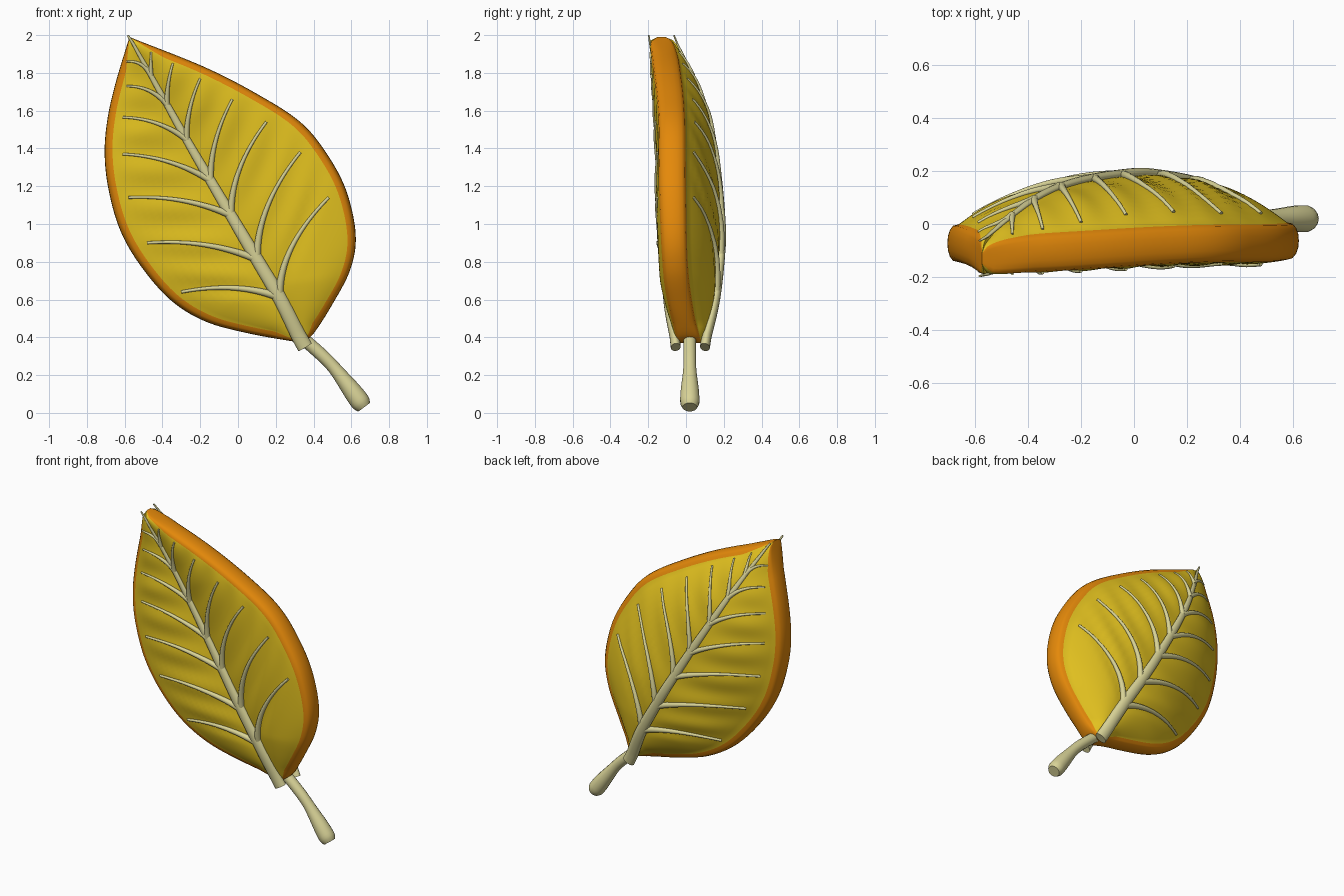
import bpy, bmesh, math
from mathutils import Vector
from mathutils.bvhtree import BVHTree

cube = bpy.data.objects.get("Cube")
if cube:
    bpy.data.objects.remove(cube)


def material(name, rgb):
    m = bpy.data.materials.new(name)
    m.use_nodes = True
    m.diffuse_color = (*rgb, 1)
    m.node_tree.nodes["Principled BSDF"].inputs["Base Color"].default_value = (*rgb, 1)
    return m


YELLOW = material("leaf yellow", (0.77, 0.54, 0.014))
ORANGE = material("rim orange", (0.78, 0.25, 0.003))
PALE = material("stem pale", (0.69, 0.65, 0.31))


def spline(pts, n):
    """Catmull-Rom through pts, resampled to n evenly spaced points."""
    p = [Vector(q) for q in pts]
    p = [2 * p[0] - p[1]] + p + [2 * p[-1] - p[-2]]
    fine = []
    for a, b, c, d in zip(p, p[1:], p[2:], p[3:]):
        for k in range(24):
            t = k / 24
            fine.append(0.5 * (2 * b + (c - a) * t + (2 * a - 5 * b + 4 * c - d) * t * t
                               + (3 * b - a - 3 * c + d) * t ** 3))
    fine.append(p[-2])
    run = [0]
    for a, b in zip(fine, fine[1:]):
        run.append(run[-1] + (b - a).length)
    out, j = [], 0
    for i in range(n):
        want = run[-1] * i / (n - 1)
        while j < len(run) - 2 and run[j + 1] < want:
            j += 1
        out.append(fine[j].lerp(fine[j + 1], min(1, (want - run[j]) / (run[j + 1] - run[j]))))
    return out


def depth(pts):
    """Smooth function from height to depth."""
    s = spline(pts, 120)

    def f(z):
        for a, b in zip(s, s[1:]):
            if z <= b.x:
                return a.y + (b.y - a.y) * max(0, (z - a.x) / (b.x - a.x))
        return s[-1].y
    return f


# Outline, midrib line and depth profiles
ROWS = 97
BASE, TIP = (0.34, 0.37), (-0.575, 1.99)
right = spline([BASE, (.40, .42), (.50, .575), (.595, .76), (.623, .945), (.572, 1.18), (.465, 1.38),
                (.33, 1.54), (.116, 1.68), (-.175, 1.83), TIP], ROWS)
left = spline([BASE, (.06, .42), (-.175, .485), (-.36, .60), (-.52, .785), (-.625, .97), (-.685, 1.18),
               (-.706, 1.37), (-.692, 1.55), (-.65, 1.74), TIP], ROWS)
middle = spline([BASE, (.22, .61), (.09, .83), (-.14, 1.22), (-.28, 1.46), (-.43, 1.73), TIP], ROWS)
rim_front = depth([(.37, -.045), (.6, -.10), (.8, -.125), (1.2, -.143), (1.6, -.148), (1.93, -.185),
                   (1.975, -.175), (1.99, -.15)])
rim_back = depth([(.37, .08), (.55, .04), (.8, .01), (1.2, 0), (1.6, -.005), (1.85, -.03), (1.93, -.05),
                  (1.975, -.078), (1.99, -.11)])
mid_front = depth([(.37, -.042), (.6, -.085), (.9, -.102), (1.2, -.107), (1.5, -.12), (1.75, -.15),
                   (1.99, -.195)])
mid_back = depth([(.37, .088), (.6, .145), (.85, .177), (1.0, .182), (1.3, .16), (1.55, .115),
                  (1.75, .045), (1.99, -.065)])

FACE, ARC = 14, 8


def half_section(i, edge, lean):
    """Front midrib, round the rim, to back midrib, on one side of row i."""
    m, e, t = middle[i], edge[i], i / (ROWS - 1)
    width = (e - m).length
    inner = 1 - min(0.3, 0.045 / max(width, 0.001))
    rf, rb = rim_front(e.y), rim_back(e.y)

    def face(q, rim, mid, power, sign, bulge):
        u = q / inner
        along = min(0.93, max(0.09, (t - lean * q) / (1 - lean * q)))
        puff = bulge - 0.006 * math.cos(math.tau * (along - 0.15) / 0.121)
        puff *= 4 * u * (1 - u) * min(1, width * 2.5)
        p = m.lerp(e, q)
        rise = (mid - rim) * min(1, width * 10) * (1 - u ** power)
        return Vector((p.x, rim + rise + sign * puff, p.y))

    pts = [face(inner * k / FACE, rf, mid_front(m.y), 1.1, -1, 0.026) for k in range(FACE)]
    for k in range(ARC + 1):
        a = math.pi * (k / ARC - 0.5)
        p = m.lerp(e, inner + (1 - inner) * max(0, math.cos(a)) ** 0.75)
        pts.append(Vector((p.x, (rf + rb) / 2 + (rb - rf) / 2 * math.sin(a), p.y)))
    for k in range(FACE - 1, -1, -1):
        pts.append(face(inner * k / FACE, rb, mid_back(m.y), 1.9, 1, 0.008))
    return pts


def finish(bm, name, mats, angle):
    """Turn a bmesh into a smooth-shaded object."""
    bmesh.ops.recalc_face_normals(bm, faces=bm.faces)
    mesh = bpy.data.meshes.new(name)
    bm.to_mesh(mesh)
    bm.free()
    for m in mats:
        mesh.materials.append(m)
    ob = bpy.data.objects.new(name, mesh)
    bpy.context.collection.objects.link(ob)
    bpy.ops.object.select_all(action="DESELECT")
    ob.select_set(True)
    bpy.context.view_layer.objects.active = ob
    bpy.ops.object.shade_smooth_by_angle(angle=math.radians(angle))


def tubes(name, paths, flat=1.0):
    """Tapering capped tubes; each path is a list of (point, radius)."""
    bm = bmesh.new()
    sides = 14
    for path in paths:
        loops = []
        for k, (p, r) in enumerate(path):
            d = path[min(k + 1, len(path) - 1)][0] - path[max(k - 1, 0)][0]
            side = Vector((d.z, 0, -d.x)).normalized()
            up = d.cross(side).normalized() * flat
            turn = [math.tau * s / sides for s in range(sides)]
            loops.append([bm.verts.new(p + (side * math.cos(a) + up * math.sin(a)) * r) for a in turn])
        for a, b in zip(loops, loops[1:]):
            for s in range(sides):
                bm.faces.new((a[s], a[s - 1], b[s - 1], b[s]))
        bm.faces.new(loops[0])
        bm.faces.new(loops[-1])
    finish(bm, name, [PALE], 50)


# Blade with rounded rim
bm = bmesh.new()
rings = []
for i in range(ROWS):
    r, l = half_section(i, right, 0.4), half_section(i, left, 0.27)
    rings.append([bm.verts.new(p) for p in r + l[-2:0:-1]])
size, half = len(rings[0]), 2 * FACE + ARC
for a, b in zip(rings, rings[1:]):
    for j in range(size):
        k = (j + 1) % size
        f = bm.faces.new((a[j], a[k], b[k], b[j]))
        step = j if j < half else size - 1 - j
        f.material_index = 1 if FACE <= step < FACE + ARC else 0
bmesh.ops.remove_doubles(bm, verts=bm.verts, dist=0.0003)
tree = BVHTree.FromBMesh(bm)
finish(bm, "leaf_blade", [YELLOW, ORANGE], 60)

# Midribs and side veins on both faces
right_tips = [(.48, 1.14), (.33, 1.38), (.15, 1.54), (-.03, 1.66), (-.2, 1.77), (-.345, 1.85), (-.46, 1.91)]
left_tips = [(-.3, .64), (-.48, .9), (-.58, 1.14), (-.61, 1.37), (-.61, 1.565), (-.59, 1.73), (-.59, 1.86)]
base_heights = [.61, .82, 1.05, 1.23, 1.45, 1.63, 1.78]
line = [Vector((.355, .348))] + middle[2:-1:2] + [Vector((-.583, 1.998))]

for label, sign, mid in (("front", -1, mid_front), ("back", 1, mid_back)):
    rib = []
    for k, p in enumerate(line):
        r = 0.035 * (1 - k / (len(line) - 1)) ** 0.75 + 0.006
        rib.append((Vector((p.x, mid(p.y) + sign * 0.3 * r, p.y)), r))
    tubes(label + "_midrib", [rib], 0.65)

    veins = []
    for n, z in enumerate(base_heights):
        start = min(middle, key=lambda p: abs(p.y - z))
        scale = 1 - 0.06 * n
        for tip, is_right in ((right_tips[n], True), (left_tips[n], False)):
            end = Vector(tip)
            if is_right:
                bend = Vector((start.x, (start.y + end.y) / 2))
            else:
                bend = (start + end) / 2 + Vector((0.03, 0.07)) * scale
            path = []
            for k in range(19):
                t = k / 18
                p = start * (1 - t) ** 2 + bend * 2 * t * (1 - t) + end * t * t
                hit = tree.ray_cast(Vector((p.x, sign, p.y)), Vector((0, -sign, 0)))[0]
                if hit:
                    r = (0.008 + 0.014 * (1 - t) ** 1.5) * scale
                    path.append((hit + Vector((0, sign * 0.35 * r, 0)), r))
            veins.append(path)
    tubes(label + "_side_veins", veins)

# Stem with a swollen blunt end
stalk = spline([(.31, .02, .42), (.40, .02, .345), (.49, .02, .26), (.575, .02, .155), (.668, .02, .03)], 32)
stem = []
for k, p in enumerate(stalk):
    t = k / 31
    swell = min(1, max(0, (t - 0.45) / 0.47))
    r = 0.034 + 0.018 * swell * swell * (3 - 2 * swell)
    stem.append((p, r * math.sqrt(1 - 0.45 * max(0, (t - 0.92) / 0.08) ** 2)))
tubes("stem", [stem])
